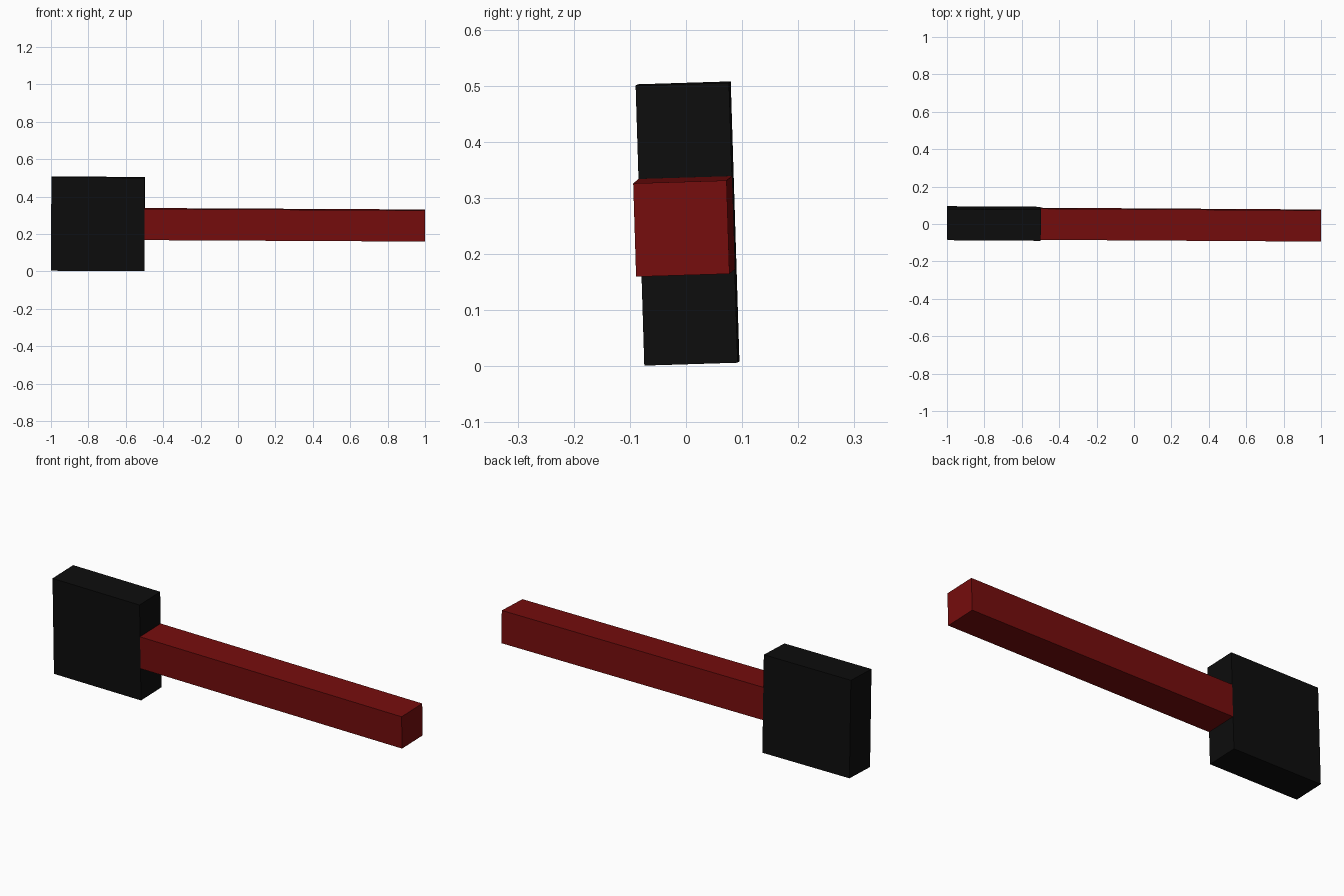
import bpy
from mathutils import Euler, Matrix, Vector

if "Cube" in bpy.data.objects:
    bpy.data.objects.remove(bpy.data.objects["Cube"])


def material(name, colour):
    mat = bpy.data.materials.new(name)
    mat.use_nodes = True
    mat.diffuse_color = colour
    mat.node_tree.nodes["Principled BSDF"].inputs["Base Color"].default_value = colour
    return mat


# The whole hammer lies slightly tilted about its centre
tilt = Matrix.Translation((0, -0.002, 0.2505)) @ Euler((0.031, 0.0052, -0.0063)).to_matrix().to_4x4()


def box(name, centre, size, mat):
    bpy.ops.mesh.primitive_cube_add(size=1)
    obj = bpy.context.object
    obj.name = name
    obj.data.transform(tilt @ Matrix.Translation(centre) @ Matrix.Diagonal(Vector(size).to_4d()))
    obj.data.materials.append(mat)
    return obj


black = material("black", (0.004, 0.004, 0.004, 1))
red = material("dark red", (0.18, 0.004, 0.004, 1))

# Square slab head and long square handle
thickness = 0.1665
box("head", (-0.749, 0, 0), (0.499, thickness, 0.499), black)
box("handle", (0.25, 0, 0), (1.499, thickness, thickness), red)
